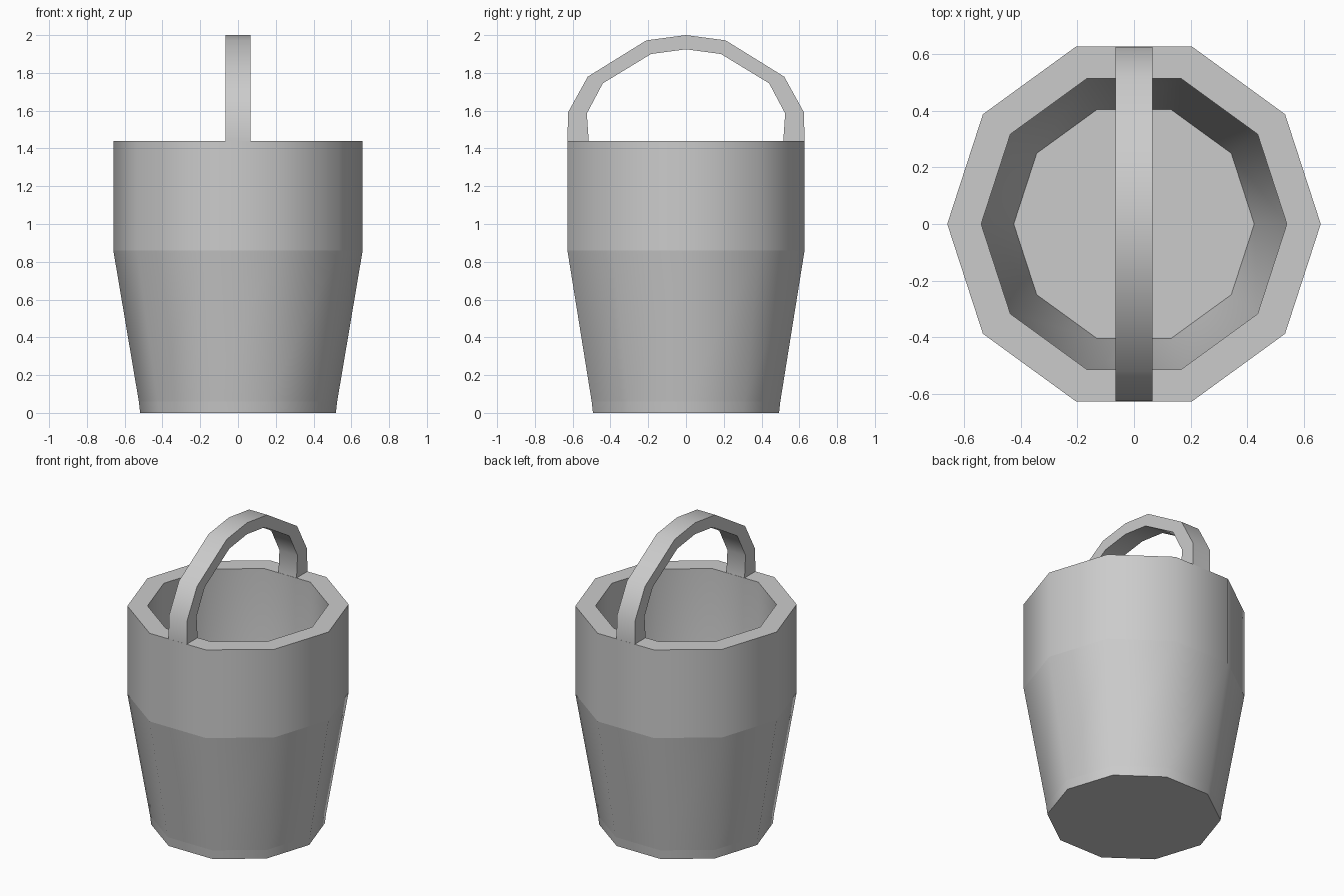
import bpy, bmesh, math

if "Cube" in bpy.data.objects:
    bpy.data.objects.remove(bpy.data.objects["Cube"])

SIDES = 10


def finish(name, bm, angle):
    bmesh.ops.recalc_face_normals(bm, faces=bm.faces)
    mesh = bpy.data.meshes.new(name)
    bm.to_mesh(mesh)
    bm.free()
    obj = bpy.data.objects.new(name, mesh)
    bpy.context.collection.objects.link(obj)
    bpy.ops.object.select_all(action='DESELECT')
    obj.select_set(True)
    bpy.context.view_layer.objects.active = obj
    bpy.ops.object.shade_smooth_by_angle(angle=math.radians(angle), keep_sharp_edges=True)
    return obj


# Bucket: ten-sided profile going up the outside, over the rim and down inside
profile = [(0.518, 0), (0.525, 0.06), (0.66, 0.86), (0.66, 1.44),
           (0.54, 1.44), (0.54, 0.86), (0.425, 0.10)]
bm = bmesh.new()
rings = []
for r, z in profile:
    rings.append([bm.verts.new((r * math.cos(i * math.tau / SIDES),
                                r * math.sin(i * math.tau / SIDES), z))
                  for i in range(SIDES)])
for low, high in zip(rings, rings[1:]):
    for i in range(SIDES):
        j = (i + 1) % SIDES
        bm.faces.new((low[i], low[j], high[j], high[i]))
bm.faces.new(rings[0])    # underside
bm.faces.new(rings[-1])   # inner floor
# Crisp bands around the outside
for ring in rings[1:3]:
    for i in range(SIDES):
        bm.edges.get((ring[i], ring[(i + 1) % SIDES])).smooth = False
finish("bucket", bm, 40)

# Handle: flat strap arching front to back, standing on the rim
outer = [(0.627, 1.44), (0.625, 1.59), (0.52, 1.78), (0.21, 1.972), (0, 2.0)]
inner = [(0.515, 1.44), (0.525, 1.585), (0.44, 1.745), (0.185, 1.90), (0, 1.925)]


def full_arch(half):
    return half + [(-y, z) for y, z in reversed(half[:-1])]


bm = bmesh.new()
W = 0.066
sections = []
for (yo, zo), (yi, zi) in zip(full_arch(outer), full_arch(inner)):
    sections.append([bm.verts.new(p) for p in
                     ((-W, yo, zo), (W, yo, zo), (W, yi, zi), (-W, yi, zi))])
for a, b in zip(sections, sections[1:]):
    for i in range(4):
        j = (i + 1) % 4
        bm.faces.new((a[i], a[j], b[j], b[i]))
finish("handle", bm, 40)
